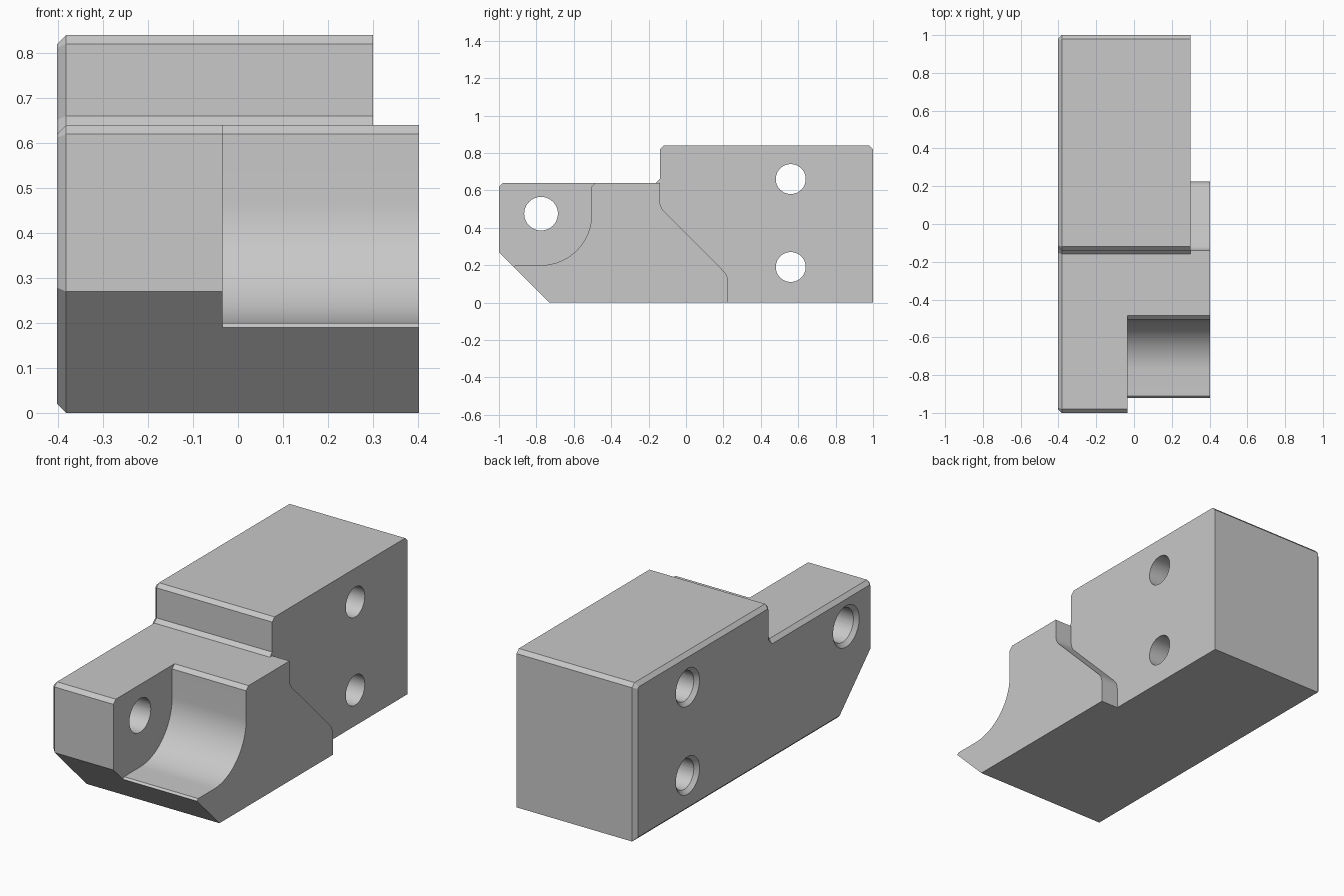
import bpy, bmesh
from math import sin, cos, radians
from mathutils import Matrix

if "Cube" in bpy.data.objects:
    bpy.data.objects.remove(bpy.data.objects["Cube"])

HALF = 0.402      # half the width across x
CHAMFER = 0.02

grey = bpy.data.materials.new("light grey")
grey.use_nodes = True
colour = (0.58, 0.58, 0.58, 1)
grey.diffuse_color = colour
grey.node_tree.nodes["Principled BSDF"].inputs["Base Color"].default_value = colour


def make_object(name, bm):
    bmesh.ops.recalc_face_normals(bm, faces=bm.faces)
    mesh = bpy.data.meshes.new(name)
    bm.to_mesh(mesh)
    bm.free()
    mesh.materials.append(grey)
    obj = bpy.data.objects.new(name, mesh)
    bpy.context.collection.objects.link(obj)
    return obj


def prism(name, outline, x0, x1, chamfer=0):
    """Extrude a (y, z) outline along x; optionally chamfer the x0 rim."""
    bm = bmesh.new()
    face = bm.faces.new([bm.verts.new((x0, y, z)) for y, z in outline])
    grown = bmesh.ops.extrude_face_region(bm, geom=[face], use_keep_orig=True)
    moved = [g for g in grown["geom"] if isinstance(g, bmesh.types.BMVert)]
    bmesh.ops.translate(bm, verts=moved, vec=(x1 - x0, 0, 0))
    bmesh.ops.recalc_face_normals(bm, faces=bm.faces)
    if chamfer:
        rim = [e for e in bm.edges if all(v.co.x < x0 + 1e-4 for v in e.verts)]
        bmesh.ops.bevel(bm, geom=rim, offset=chamfer, offset_type='OFFSET',
                        segments=1, profile=0.5, affect='EDGES')
    return make_object(name, bm)


def rod(name, y, z, x0, x1, r0, r1):
    """Round cutter along x from radius r0 to r1."""
    bm = bmesh.new()
    place = Matrix.Translation(((x0 + x1) / 2, y, z)) @ Matrix.Rotation(radians(90), 4, 'Y')
    bmesh.ops.create_cone(bm, cap_ends=True, segments=48, radius1=r0, radius2=r1,
                          depth=x1 - x0, matrix=place)
    return make_object(name, bm)


def arc(y, z, r, a0, a1, n):
    angles = [radians(a0 + (a1 - a0) * i / n) for i in range(n + 1)]
    return [(y + r * cos(a), z + r * sin(a)) for a in angles]


def cut(target, cutter):
    mod = target.modifiers.new("cut", 'BOOLEAN')
    mod.operation = 'DIFFERENCE'
    mod.solver = 'EXACT'
    mod.object = cutter
    bpy.context.view_layer.objects.active = target
    bpy.ops.object.modifier_apply(modifier=mod.name)
    bpy.data.objects.remove(cutter)


# Stepped block, chamfered around its -x face
c = CHAMFER
step, low, high = -0.14, 0.64, 0.84
block = prism("stepped_block", [
    (-0.73, 0), (1, 0), (1, high - c), (1 - c, high),
    (step + c, high), (step, high - c), (step, low + c), (step - c, low),
    (-1 + c, low), (-1, low - c), (-1, 0.27)], -HALF, HALF, c)

# Shallow relief beside the tall rear part
cut(block, prism("rear_relief",
    [(step - 0.03, 1), (step - 0.03, low), (step, low)]
    + arc(-0.06, 0.544, 0.08, 180, 225, 6)
    + arc(0.145, 0.111, 0.08, 45, 0, 6)
    + [(0.225, -0.1), (1.1, -0.1), (1.1, 1)], 0.30, 0.5))

# Rounded pocket at the front
cut(block, prism("front_pocket",
    [(-1.1, 0.7), (-1.1, 0.19), (-0.92, 0.19), (-0.91, 0.20)]
    + arc(-0.775, 0.47, 0.27, -90, 0, 24)
    + [(-0.505, low - c), (-0.425, 0.70)], -0.035, 0.5))

# Through holes, countersunk on the -x face
for y, z, r in [(0.56, 0.66, 0.08), (0.56, 0.19, 0.08), (-0.775, 0.475, 0.09)]:
    cut(block, rod("hole", y, z, -0.6, 0.6, r, r))
    cut(block, rod("countersink", y, z, -HALF - c, -HALF + 2 * c, r + 2 * c, r - c))

bpy.ops.object.select_all(action='DESELECT')
block.select_set(True)
bpy.context.view_layer.objects.active = block
bpy.ops.object.shade_smooth_by_angle(angle=radians(20))
